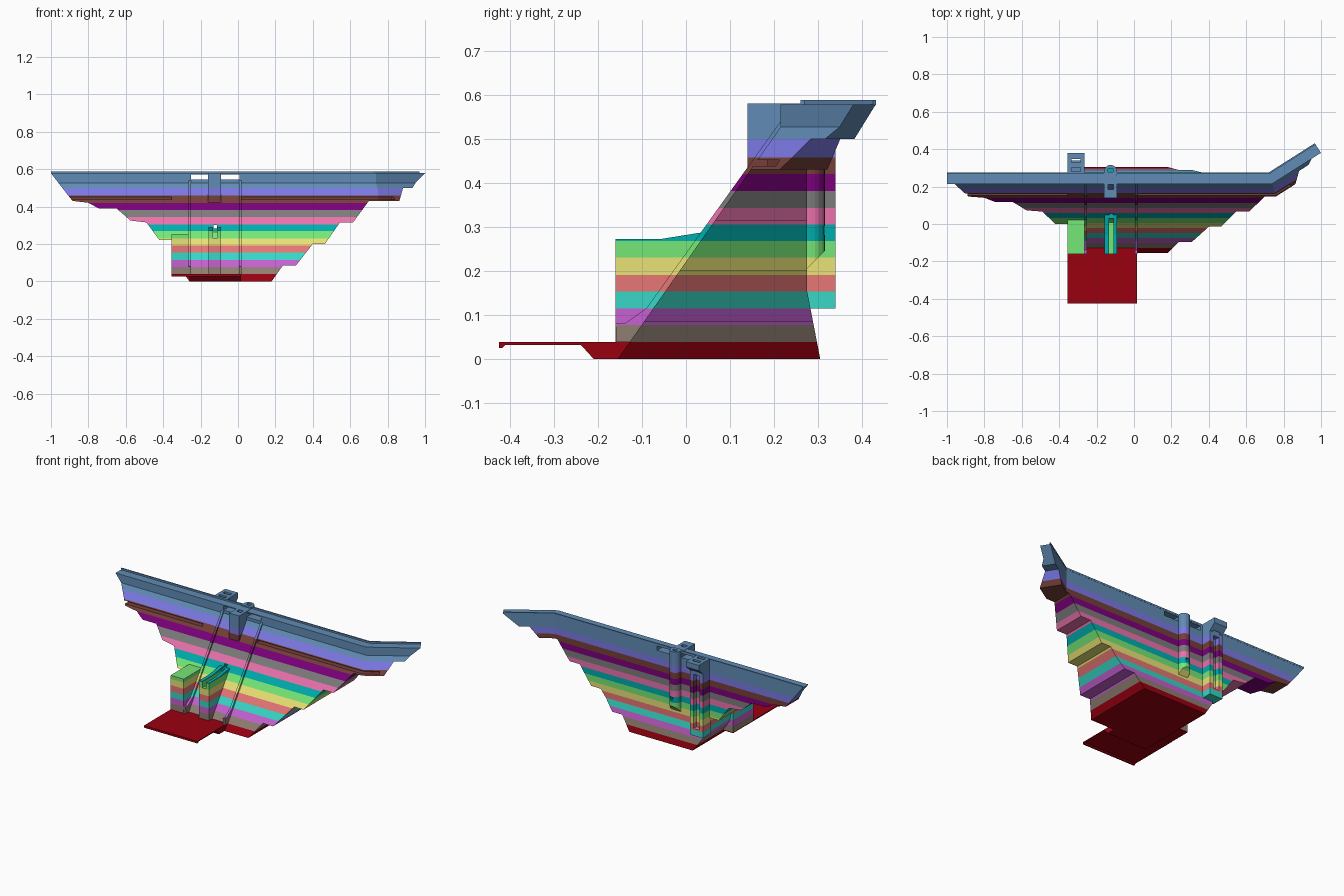
import bpy, bmesh, math
from mathutils import Vector

if "Cube" in bpy.data.objects:
    bpy.data.objects.remove(bpy.data.objects["Cube"])

# Concrete lifts: top height and colour of each layer
LIFTS = [(.038, (.32, .0, .005)), (.077, (.28, .21, .17)), (.115, (.57, .12, .65)),
         (.153, (.04, .68, .57)), (.191, (.80, .18, .18)), (.23, (.82, .77, .18)),
         (.268, (.18, .80, .18)), (.305, (.0, .42, .42)), (.343, (.83, .17, .42)),
         (.382, (.20, .20, .20)), (.42, (.20, .0, .20)), (.458, (.18, .05, .04)),
         (.50, (.20, .19, .78)), (9, (.12, .26, .46))]
MATS = []
for i, (top, c) in enumerate(LIFTS):
    m = bpy.data.materials.new("lift_%02d" % (i + 1))
    m.diffuse_color = (*c, 1)
    m.use_nodes = True
    m.node_tree.nodes["Principled BSDF"].inputs["Base Color"].default_value = m.diffuse_color
    MATS.append(m)

BEND_X, BEND_Y, BEND = .73, .245, math.radians(32.4)


def prism(name, pts, axis, a, b):
    """Extrude a 2D profile: axis 'x' takes (y, z), 'y' takes (x, z), 'z' takes (x, y)."""
    put = {'x': lambda p, t: (t, p[0], p[1]), 'y': lambda p, t: (p[0], t, p[1]),
           'z': lambda p, t: (p[0], p[1], t)}[axis]
    bm = bmesh.new()
    lo = [bm.verts.new(put(p, a)) for p in pts]
    hi = [bm.verts.new(put(p, b)) for p in pts]
    bm.faces.new(lo)
    bm.faces.new(hi)
    n = len(pts)
    for i in range(n):
        bm.faces.new((lo[i], lo[(i + 1) % n], hi[(i + 1) % n], hi[i]))
    bmesh.ops.recalc_face_normals(bm, faces=bm.faces)
    me = bpy.data.meshes.new(name)
    bm.to_mesh(me)
    bm.free()
    ob = bpy.data.objects.new(name, me)
    bpy.context.collection.objects.link(ob)
    return ob


def box(name, x, y, z):
    return prism(name, [(x[0], y[0]), (x[1], y[0]), (x[1], y[1]), (x[0], y[1])], 'z', *z)


def boolean(ob, cutters, op='DIFFERENCE'):
    for c in cutters:
        md = ob.modifiers.new("cut", 'BOOLEAN')
        md.operation, md.object, md.solver = op, c, 'EXACT'
    bpy.context.view_layer.update()
    me = bpy.data.meshes.new_from_object(ob.evaluated_get(bpy.context.evaluated_depsgraph_get()))
    ob.modifiers.clear()
    ob.data = me
    for c in cutters:
        bpy.data.objects.remove(c)


def bisect(bm, co, no):
    bmesh.ops.bisect_plane(bm, geom=bm.verts[:] + bm.edges[:] + bm.faces[:], dist=1e-5,
                           plane_co=co, plane_no=no)


def finish(ob, bend=False):
    """Bend the right wing backwards if asked, then split and colour by lift."""
    bm = bmesh.new()
    bm.from_mesh(ob.data)
    bmesh.ops.triangulate(bm, faces=bm.faces)
    if bend:
        bisect(bm, (BEND_X, 0, 0), (1, 0, 0))
        for v in bm.verts:
            dx, dy = v.co.x - BEND_X, v.co.y - BEND_Y
            if abs(dx) < 1e-4:
                v.co.x -= dy * math.tan(BEND / 2)
            elif dx > 0:
                v.co.x = BEND_X + dx * math.cos(BEND) - dy * math.sin(BEND)
                v.co.y = BEND_Y + dx * math.sin(BEND) + dy * math.cos(BEND)
    for top, c in LIFTS[:-1]:
        bisect(bm, (0, 0, top), (0, 0, 1))
    for f in bm.faces:
        z = f.calc_center_median().z - (1e-4 if f.normal.z > .9 else 0)
        f.material_index = next(i for i, l in enumerate(LIFTS) if z < l[0])
        f.smooth = False
    ob.data.materials.clear()
    for m in MATS:
        ob.data.materials.append(m)
    bm.to_mesh(ob.data)
    bm.free()


GATES = [(-.25, -.16), (-.09, .008)]


def tunnel():
    return box("tunnel_cutter", (-.132, -.113), (-.3, .5), (.282, .302))


# Main wall: stepped valley outline intersected with the gravity section
outline = [(-.26, 0), (.18, 0), (.24, .085), (.31, .085), (.40, .2), (.465, .2), (.545, .315),
           (.615, .315), (.70, .43), (.825, .43), (.88, .5), (.94, .5), (1.03, .578),
           (-1, .578), (-.94, .5), (-.885, .43), (-.80, .42), (-.745, .39), (-.65, .39),
           (-.575, .325), (-.49, .315), (-.42, .22), (-.355, .22), (-.33, .1)]
section = [(-.155, 0), (.305, 0), (.275, .155), (.275, .6), (.215, .6), (.215, .527)]
dam = prism("dam_wall", outline, 'y', -.4, .5)
boolean(dam, [prism("section_cutter", section, 'x', -1.2, 1.2)], 'INTERSECT')
cutters = [box("gate_cutter", g, (.1, .4), (.545, .572)) for g in GATES]
cutters += [box("groove_cutter", g, (.1, .185), (.438, .452)) for g in [(-.9, -.355), (.02, .80)]]
boolean(dam, cutters + [tunnel()])
finish(dam, True)

# Crest parapet along the upstream edge
finish(box("crest_parapet", (-1, 1.03), (.268, .276), (.577, .588)), True)

# Spillway centre pier and side training walls
pier = prism("spillway_pier", [(.14, .418), (.14, .58), (.27, .58), (.27, .418)], 'x', -.16, -.09)
boolean(pier, [box("pier_shaft", (-.14, -.11), (.185, .21), (.45, .7))])
finish(pier)
wall = [(-.158, .038), (-.16, .08), (-.14, .08), (-.09, .115), (.215, .54), (.235, .54), (-.1, .038)]
for i, x in enumerate((-.265, .006)):
    finish(prism("training_wall_%d" % (i + 1), wall, 'x', x, x + .014))

# Outlet block with open channel
outlet = prism("outlet_block", [(-.16, .01), (-.16, .272), (-.06, .272), (.04, .288),
                                (.08, .288), (.08, .01)], 'x', -.158, -.09)
boolean(outlet, [box("channel_cutter", (-.135, -.11), (-.3, .03), (.232, .4)),
                 tunnel()])
finish(outlet)

# Power house block beside the spillway
finish(box("side_block", (-.355, -.265), (-.16, .04), (.033, .252)))

# Stilling apron with front lip, and its foundation key
apron = [(-.425, .038), (-.425, .025), (-.417, .025), (-.41, .032), (-.1, .032), (-.1, .038)]
finish(prism("apron", apron, 'x', -.355, .015))
key = [(-.24, .033), (-.21, 0), (-.14, 0), (-.1, .033)]
finish(prism("apron_key", key, 'x', -.26, .015))

# Rounded intake shaft on the upstream face, tapered back at its foot
arc = [(-.125 + .033 * math.cos(a), .283 + .033 * math.sin(a))
       for a in (math.pi * k / 10 for k in range(11))]
intake = prism("intake_shaft", [(-.092, .26)] + arc + [(-.158, .26)], 'z', .19, .588)
boolean(intake, [prism("foot_cutter", [(.255, .185), (.33, .26), (.4, .26), (.4, .1), (.255, .1)],
                       'x', -.3, 0),
                 box("intake_well", (-.138, -.112), (.279, .298), (.27, .7)), tunnel()])
finish(intake)

# Upstream tower with gate slot and overhanging head
tower = box("intake_tower", (-.355, -.265), (.265, .34), (.115, .54))
boolean(tower, [box("slot_cutter", (-.33, -.29), (.31, .4), (.16, .50))])
finish(tower)
head = prism("tower_head", [(.27, .52), (.34, .52), (.38, .555), (.38, .588), (.27, .588)],
             'x', -.355, -.265)
boolean(head, [box("head_slot", (-.335, -.285), (y, y + .02), (.5, .7)) for y in (.282, .328)])
finish(head)
